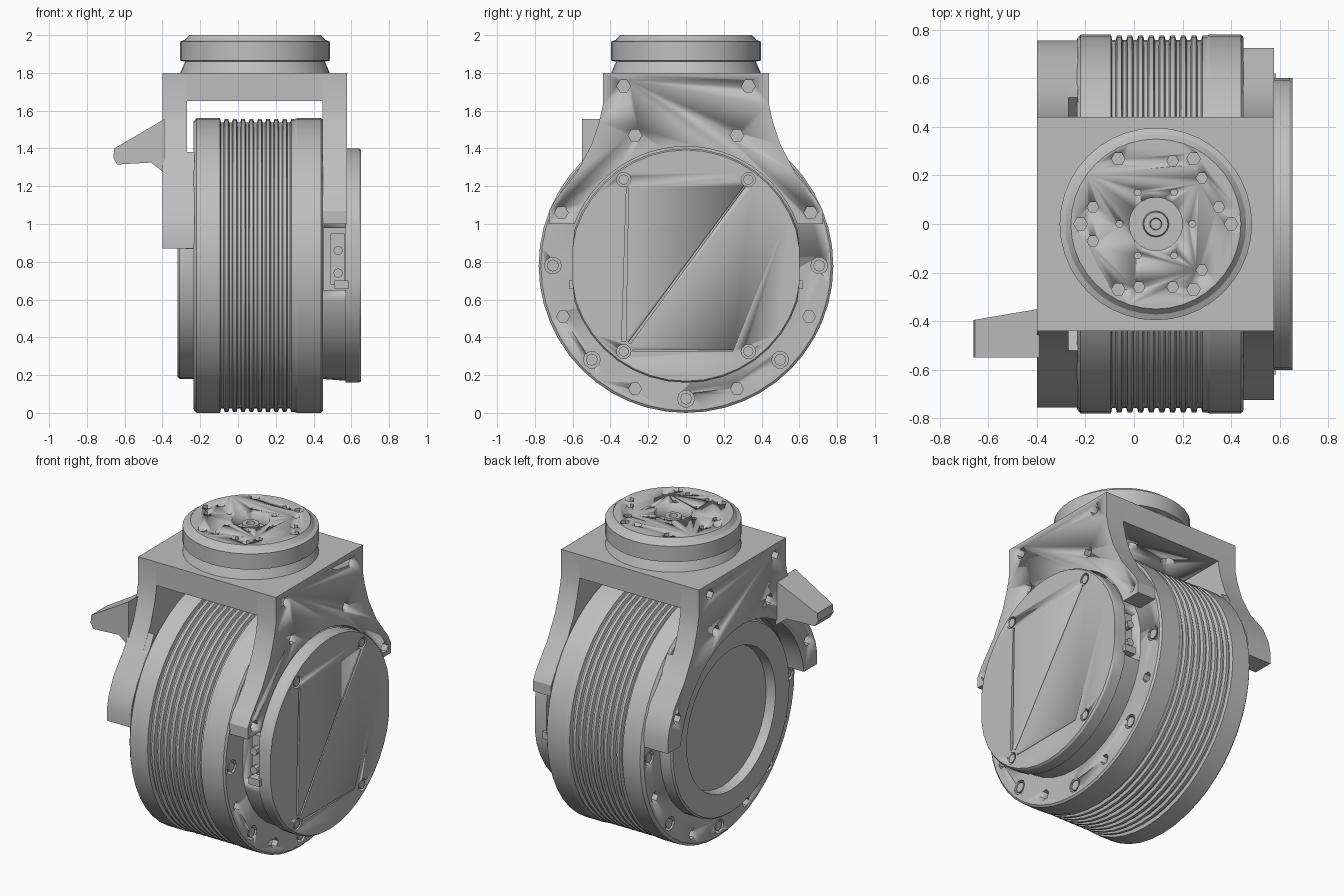
import bpy, bmesh
from math import pi, cos, sin, asin, radians
from mathutils import Vector

cube = bpy.data.objects.get("Cube")
if cube:
    bpy.data.objects.remove(cube)

grey = bpy.data.materials.new("machined_grey")
grey.use_nodes = True
grey.diffuse_color = (0.52, 0.52, 0.52, 1)
grey.node_tree.nodes["Principled BSDF"].inputs["Base Color"].default_value = (0.52, 0.52, 0.52, 1)

ZC = 0.78      # height of the drum axis
TX = 0.09      # x of the turntable axis


def place(axis, t, u, v):
    return {"x": (t, u, v), "y": (u, t, v), "z": (u, v, t)}[axis]


def add_rings(bm, rings):
    """Skin a list of point rings and close both ends."""
    rows = [[bm.verts.new(p) for p in ring] for ring in rings]
    n = len(rows[0])
    for a, b in zip(rows, rows[1:]):
        for i in range(n):
            j = (i + 1) % n
            bm.faces.new((a[i], a[j], b[j], b[i]))
    bm.faces.new(rows[0])
    bm.faces.new(rows[-1])


def add_lathe(bm, axis, profile, centre, seg):
    add_rings(bm, [[place(axis, t, centre[0] + r * cos(2 * pi * i / seg),
                          centre[1] + r * sin(2 * pi * i / seg)) for i in range(seg)]
                   for t, r in profile])


def add_prism(bm, axis, pts, a, b):
    add_rings(bm, [[place(axis, t, u, v) for u, v in pts] for t in (a, b)])


def add_box(bm, x, y, z):
    add_prism(bm, "z", [(x[0], y[0]), (x[1], y[0]), (x[1], y[1]), (x[0], y[1])], *z)


def add_pin(bm, axis, a, b, u, v, r, seg=6):
    add_lathe(bm, axis, [(a, r), (b, r)], (u, v), seg)


def finish(name, bm, angle=30):
    bmesh.ops.recalc_face_normals(bm, faces=bm.faces)
    mesh = bpy.data.meshes.new(name)
    bm.to_mesh(mesh)
    bm.free()
    mesh.materials.append(grey)
    ob = bpy.data.objects.new(name, mesh)
    bpy.context.collection.objects.link(ob)
    bpy.ops.object.select_all(action="DESELECT")
    ob.select_set(True)
    bpy.context.view_layer.objects.active = ob
    bpy.ops.object.shade_smooth_by_angle(angle=radians(angle))
    return ob


def cut(ob, bm):
    """Subtract the solids in bm from ob."""
    cutter = finish("cutter", bm)
    cutter.hide_render = True
    bpy.context.view_layer.objects.active = ob
    mod = ob.modifiers.new("cut", "BOOLEAN")
    mod.operation, mod.solver, mod.object = "DIFFERENCE", "EXACT", cutter
    bpy.ops.object.modifier_apply(modifier=mod.name)
    bpy.data.objects.remove(cutter)


def mirrored(half):
    """Close a +y outline, listed from top to bottom, with its -y reflection."""
    return half + [(-y, z) for y, z in reversed(half)]


# Ribbed drum
profile = [(-0.235, 0.762), (-0.22, 0.78), (-0.095, 0.78)]
for i in range(9):
    x = -0.09 + i * 0.044
    profile += [(x, 0.757), (x + 0.014, 0.757), (x + 0.02, 0.776), (x + 0.038, 0.776)]
profile += [(0.312, 0.78), (0.44, 0.78), (0.45, 0.768)]
bm = bmesh.new()
add_lathe(bm, "x", profile, (0, ZC), 48)
drum = finish("ribbed_drum", bm, 15)

# Bolt circle on both drum flanges, every other hole holding a screw
holes, screws = bmesh.new(), bmesh.new()
for face, inner in ((0.45, 0.41), (-0.235, -0.195)):
    out = 0.01 if face > 0 else -0.01
    for k in range(16):
        y, z = 0.705 * cos(k * pi / 8), ZC + 0.705 * sin(k * pi / 8)
        if z > 1.0:
            continue
        add_pin(holes, "x", inner, face + out, y, z, 0.034 if k % 2 else 0.045, 6 if k % 2 else 10)
        if k % 2 == 0:
            add_pin(screws, "x", inner, face - out * 0.4, y, z, 0.032, 8)
cut(drum, holes)
finish("flange_screws", screws)

# Right cover: body with side notches, then a lid with flats
bm = bmesh.new()
add_lathe(bm, "x", [(0.44, 0.6), (0.57, 0.61)], (0, ZC), 40)
for v in bm.verts:
    v.co.y = max(-0.595, min(0.595, v.co.y))
body = finish("cover_body", bm)
notch = bmesh.new()
for s in (-1, 1):
    add_box(notch, (0.452, 0.6), sorted((s * 0.5, s * 0.7)), (0.65, 0.98))
cut(body, notch)

bm = bmesh.new()
add_lathe(bm, "x", [(0.568, 0.62), (0.64, 0.62), (0.652, 0.612)], (0, ZC), 40)
for v in bm.verts:
    v.co.y = max(-0.6, min(0.6, v.co.y))
lid = finish("cover_lid", bm)
corners = [(y, z) for y in (-0.33, 0.33) for z in (0.325, 1.235)]
holes, screws = bmesh.new(), bmesh.new()
for y, z in corners:
    add_pin(holes, "x", 0.62, 0.67, y, z, 0.038, 12)
    add_pin(screws, "x", 0.61, 0.65, y, z, 0.027, 12)
cut(lid, holes)
finish("lid_screws", screws)

# Thin slits between the lid screws
slits = bmesh.new()
for a, b, w in (((-0.33, 0.38), (-0.31, 1.19), 0.011),
                ((-0.30, 0.37), (0.31, 1.20), 0.007),
                ((-0.28, 0.33), (0.25, 0.33), 0.005)):
    a, b = Vector(a), Vector(b)
    d = (b - a).normalized()
    n = Vector((-d.y, d.x)) * w
    add_prism(slits, "x", [tuple(p) for p in (a - n, b - n * 0.5, b + n * 0.5, a + n)], 0.635, 0.67)
cut(lid, slits)

# Connectors sitting in the notches
bm = bmesh.new()
for s in (-1, 1):
    add_box(bm, (0.49, 0.565), sorted((s * 0.49, s * 0.56)), (0.68, 0.95))
    for z in (0.74, 0.86):
        add_pin(bm, "y", s * 0.55, s * 0.6, 0.53, z, 0.025, 8)
    add_box(bm, (0.51, 0.585), sorted((s * 0.56, s * 0.62)), (0.655, 0.70))
finish("connectors", bm)

# Left cover ring with a recessed centre
bm = bmesh.new()
add_lathe(bm, "x", [(-0.22, 0.6), (-0.31, 0.6), (-0.32, 0.59), (-0.32, 0.45),
                    (-0.26, 0.44)], (0, ZC), 40)
finish("left_cover_ring", bm)

# Bracket arms curving around the covers
shoulder = [(0.44, 1.8), (0.44, 1.63), (0.46, 1.54), (0.5, 1.42), (0.58, 1.27), (0.69, 1.13)]
arm_holes = [(0.33, 1.73), (0.27, 1.47), (0.66, 1.06)]
for name, x0, x1, tail in (("right_arm", 0.448, 0.577, [(0.725, 1.07), (0.725, 1.0)]),
                           ("left_arm", -0.4, -0.27, [(0.74, 1.02), (0.755, 0.95), (0.755, 0.87)])):
    R = 0.63
    a0 = asin((tail[-1][1] - ZC) / R)
    arc = [(R * cos(a0 + (pi / 2 - a0) * i / 12), ZC + R * sin(a0 + (pi / 2 - a0) * i / 12))
           for i in range(12)]
    half = shoulder + tail + arc
    bm = bmesh.new()
    add_prism(bm, "x", mirrored(half + [(0.02, ZC + R)]), x0, x1)
    arm = finish(name, bm)
    outer, deep = (x1 + 0.02, x1 - 0.05) if x0 > 0 else (x0 - 0.02, x0 + 0.05)
    holes = bmesh.new()
    for y, z in arm_holes:
        for s in (-1, 1):
            add_pin(holes, "x", outer, deep, s * y, z, 0.036)
    cut(arm, holes)

# Pads joining the left arm to the drum
bm = bmesh.new()
for s in (-1, 1):
    pts = [(0.52, 1.38), (0.58, 1.27), (0.69, 1.13), (0.74, 1.02), (0.755, 0.95), (0.755, 0.87)]
    pts += [(0.63 * cos(radians(a)), ZC + 0.63 * sin(radians(a))) for a in (8, 22, 36, 50)]
    add_prism(bm, "x", [(s * y, z) for y, z in pts], -0.275, -0.23)
finish("left_arm_pads", bm)

# Bracket top plate with holes underneath
bm = bmesh.new()
add_box(bm, (-0.275, 0.452), (-0.44, 0.44), (1.65, 1.8))
plate = finish("bracket_top_plate", bm)
holes = bmesh.new()
for k in range(6):
    add_pin(holes, "z", 1.6, 1.7, TX + 0.28 * cos(k * pi / 3), 0.28 * sin(k * pi / 3), 0.045)
cut(plate, holes)

# Side lever, tapering toward its tip
bm = bmesh.new()
add_prism(bm, "y", [(-0.39, 1.555), (-0.655, 1.4), (-0.66, 1.35), (-0.64, 1.315),
                    (-0.46, 1.325), (-0.39, 1.27)], -0.55, -0.395)
for v in bm.verts:
    if v.co.y > -0.5:
        v.co.y += 0.17 * (v.co.x + 0.66)
finish("side_lever", bm)

# Turntable with bolt circles and a central well
bm = bmesh.new()
add_lathe(bm, "z", [(1.79, 0.4), (1.86, 0.37), (1.865, 0.396), (1.965, 0.396),
                    (1.975, 0.372), (2.0, 0.35)], (TX, 0), 40)
table = finish("turntable", bm, 20)
holes = bmesh.new()
rings = [(0.31, 0.028, range(0, 360, 60)), (0.15, 0.015, range(0, 360, 60)),
         (0.268, 0.024, (15, 45, 75, 165, 195, 255, 285, 315))]
for r, size, angles in rings:
    for a in angles:
        add_pin(holes, "z", 1.95, 2.02, TX + r * cos(radians(a)), r * sin(radians(a)), size)
add_pin(holes, "z", 1.93, 2.02, TX, 0, 0.11, 20)
cut(table, holes)

# Hollow hub in the well
bm = bmesh.new()
add_lathe(bm, "z", [(1.92, 0.055), (1.98, 0.05), (1.98, 0.025), (1.95, 0.022)], (TX, 0), 16)
finish("turntable_hub", bm)
